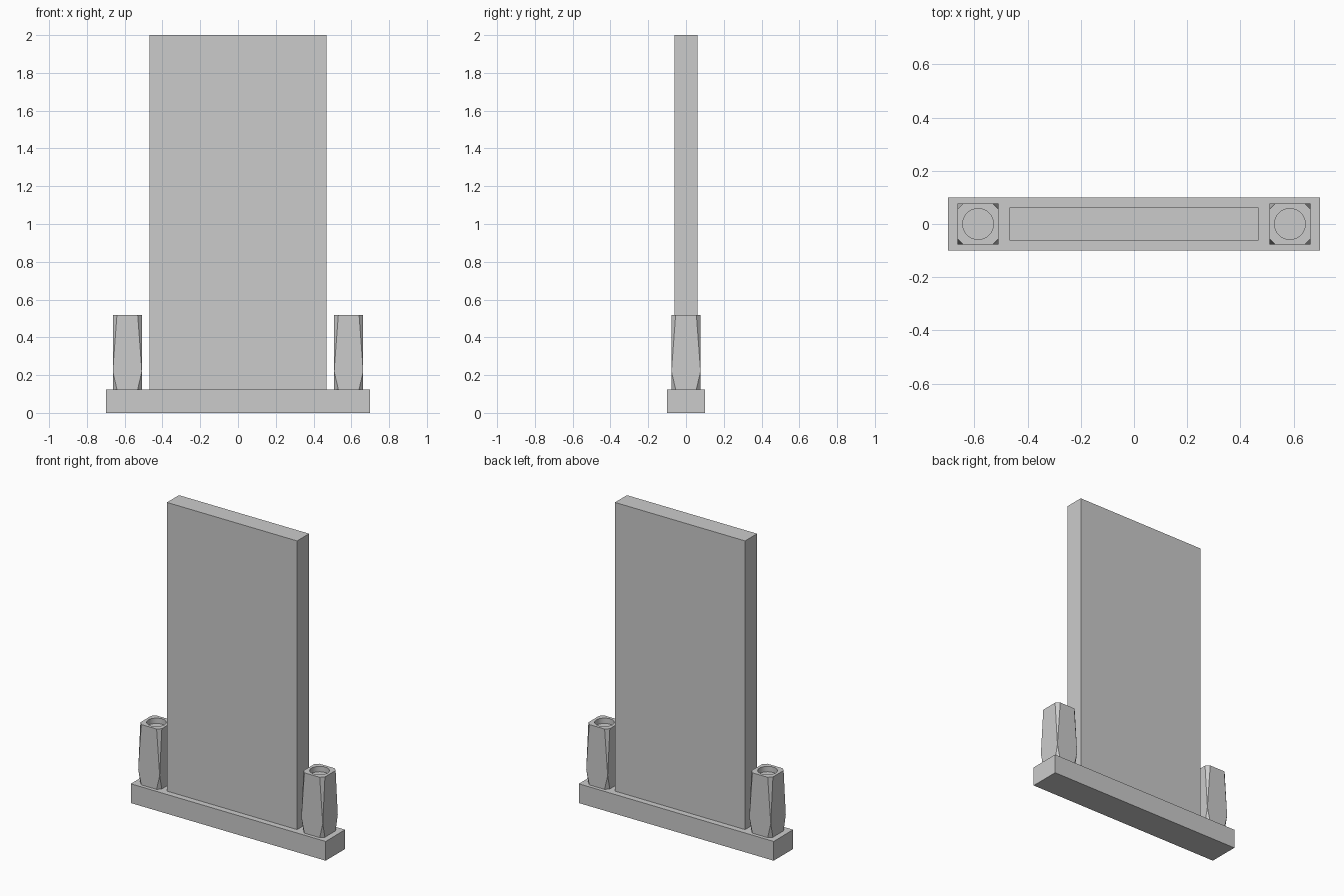
import bpy, bmesh, math

if "Cube" in bpy.data.objects:
    bpy.data.objects.remove(bpy.data.objects["Cube"])

BASE_TOP = 0.125


def box(name, sx, sy, z0, z1):
    bm = bmesh.new()
    bmesh.ops.create_cube(bm, size=1)
    for v in bm.verts:
        v.co = (v.co.x * sx, v.co.y * sy, z0 + (v.co.z + 0.5) * (z1 - z0))
    return add_object(name, bm)


def add_object(name, bm):
    bmesh.ops.recalc_face_normals(bm, faces=bm.faces[:])
    me = bpy.data.meshes.new(name)
    bm.to_mesh(me)
    bm.free()
    ob = bpy.data.objects.new(name, me)
    bpy.context.collection.objects.link(ob)
    return ob


def vase(name, x, half=0.077, cut=0.022, z_mid=0.22, z_top=0.517,
         radius=0.058, depth=0.035, sides=32):
    bm = bmesh.new()
    corners = [(1, -1), (1, 1), (-1, 1), (-1, -1)]

    # Octagonal ends: two points for each clipped corner
    def octagon(z):
        ring = []
        for sx, sy in corners:
            pair = [(sx * (half - cut), sy * half), (sx * half, sy * (half - cut))]
            if sx * sy > 0:
                pair.reverse()
            ring += [bm.verts.new((px, py, z)) for px, py in pair]
        return ring

    low, high = octagon(BASE_TOP), octagon(z_top)
    mid = [bm.verts.new((sx * half, sy * half, z_mid)) for sx, sy in corners]

    # Six-sided walls and the triangular cuts meeting at each corner
    for i in range(4):
        a, b, j, k = 2 * i, 2 * i + 1, (i + 1) % 4, (2 * i + 2) % 8
        bm.faces.new((low[b], low[k], mid[j], high[k], high[b], mid[i]))
        bm.faces.new((low[a], low[b], mid[i]))
        bm.faces.new((mid[i], high[b], high[a]))
    bm.faces.new(low[::-1])

    # Round socket in the top
    def circle(z):
        return [bm.verts.new((radius * math.cos(t), radius * math.sin(t), z))
                for t in (2 * math.pi * n / sides for n in range(sides))]

    rim, floor = circle(z_top), circle(z_top - depth)
    for n in range(sides):
        m = (n + 1) % sides
        bm.faces.new((rim[n], rim[m], floor[m], floor[n])).smooth = True
    bm.faces.new(floor)
    rims = [e for e in bm.edges if all(abs(v.co.z - z_top) < 1e-5 for v in e.verts)]
    bmesh.ops.triangle_fill(bm, edges=rims, use_beauty=True, normal=(0, 0, 1))
    for e in bm.edges:
        if len(e.link_faces) == 2 and e.calc_face_angle(0) > math.radians(30):
            e.smooth = False
    ob = add_object(name, bm)
    ob.location.x = x
    return ob


# Plinth and upright slab
box("plinth", 1.40, 0.20, 0, BASE_TOP)
box("headstone_slab", 0.935, 0.123, BASE_TOP, 2.0)

# Flower holders at both ends
vase("vase_left", -0.586)
vase("vase_right", 0.586)
